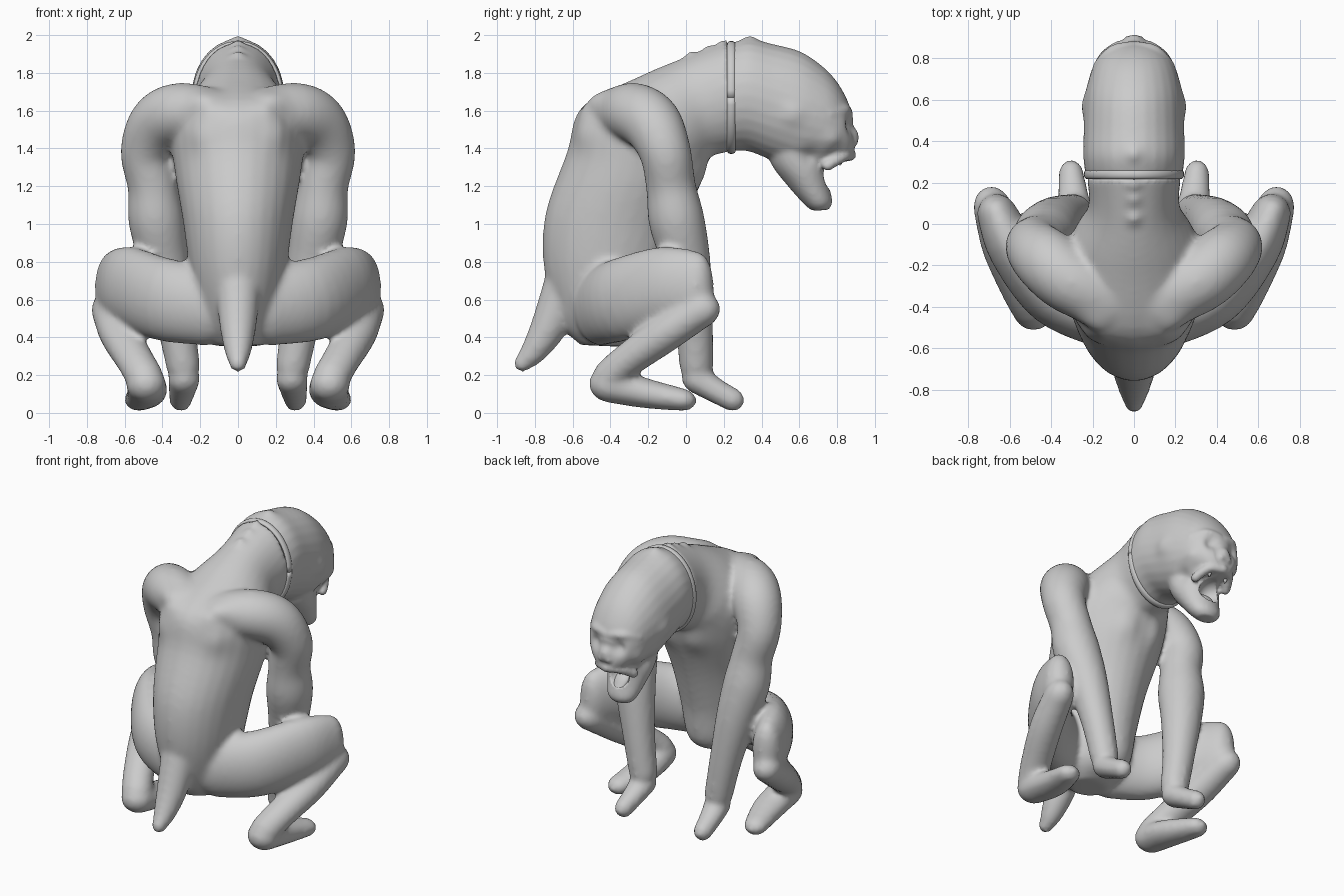
import bpy, bmesh, math
from mathutils import Vector as V

if "Cube" in bpy.data.objects:
    bpy.data.objects.remove(bpy.data.objects["Cube"])

N = 28


def interp(rows, steps=5):
    """Catmull-Rom through rows of numbers."""
    out = []
    for i in range(len(rows) - 1):
        p0, p1, p2 = rows[max(i - 1, 0)], rows[i], rows[i + 1]
        p3 = rows[min(i + 2, len(rows) - 1)]
        for k in range(steps):
            t = k / steps
            out.append([0.5 * (2 * b + (c - a) * t + (2 * a - 5 * b + 4 * c - d) * t * t
                        + (3 * b - a - 3 * c + d) * t ** 3) for a, b, c, d in zip(p0, p1, p2, p3)])
    return out + [list(rows[-1])]


def skin(bm, rings):
    """rings: (centre, axis_a, axis_b)"""
    prev = None
    for j, (c, a, b) in enumerate(rings):
        cur = [bm.verts.new(c + a * math.cos(2 * math.pi * i / N) + b * math.sin(2 * math.pi * i / N))
               for i in range(N)]
        if prev:
            for i in range(N):
                bm.faces.new((prev[i], prev[(i + 1) % N], cur[(i + 1) % N], cur[i]))
        if j in (0, len(rings) - 1):
            bm.faces.new(cur if j else cur[::-1])
        prev = cur


def trunk(bm, rows):
    """rows: back/top y,z, front/bottom y,z, half width"""
    rings = []
    for y1, z1, y2, z2, w in interp(rows):
        p, q = V((0, y1, z1)), V((0, y2, z2))
        rings.append(((p + q) / 2, V((w, 0, 0)), (p - q) / 2))
    skin(bm, rings)


def limb(bm, rows, ref, sides=(1, -1)):
    """rows: x,y,z, radius across ref, radius along ref; round ends"""
    for s in sides:
        pts = interp([(s * r[0],) + tuple(r[1:]) for r in rows])
        rings = []
        for i, p in enumerate(pts):
            t = (V(pts[min(i + 1, len(pts) - 1)][:3]) - V(pts[max(i - 1, 0)][:3])).normalized()
            a = t.cross(V(ref)).normalized()
            b = a.cross(t)
            c, ra, rb = V(p[:3]), p[3], p[4]
            ring = [(c, a * ra, b * rb)]
            if i in (0, len(pts) - 1):
                sign = 1 if i else -1
                caps = [(c + t * sign * ra * math.sin(u), a * ra * math.cos(u), b * rb * math.cos(u))
                        for u in (0.4, 0.8, 1.15, 1.45)]
                ring = ring + caps if i else caps[::-1] + ring
            rings += ring
        skin(bm, rings)


def blob(bm, c, r):
    res = bmesh.ops.create_uvsphere(bm, u_segments=24, v_segments=14, radius=1)
    for v in res['verts']:
        v.co = V((v.co.x * r[0] + c[0], v.co.y * r[1] + c[1], v.co.z * r[2] + c[2]))


def make(name, bm):
    bmesh.ops.recalc_face_normals(bm, faces=bm.faces)
    me = bpy.data.meshes.new(name)
    bm.to_mesh(me)
    bm.free()
    ob = bpy.data.objects.new(name, me)
    bpy.context.collection.objects.link(ob)
    for p in me.polygons:
        p.use_smooth = True
    return ob


def sculpt(ob, voxel, smooth, pushes, cutter=None):
    """Fuse the parts, then push soft bumps and dents (mirrored in x)."""
    m = ob.modifiers.new("fuse", 'REMESH')
    m.mode, m.voxel_size = 'VOXEL', voxel
    if cutter:
        m = ob.modifiers.new("cut", 'BOOLEAN')
        m.operation, m.object = 'DIFFERENCE', cutter
    m = ob.modifiers.new("soften", 'SMOOTH')
    m.factor, m.iterations = 0.5, smooth
    bpy.context.view_layer.update()
    me = bpy.data.meshes.new_from_object(ob.evaluated_get(bpy.context.evaluated_depsgraph_get()))
    ob.modifiers.clear()
    ob.data = me
    for v in me.vertices:
        p, d = v.co.copy(), V((0, 0, 0))
        for c, r, mv in pushes:
            for s in ((1, -1) if c[0] else (1,)):
                e = (p - V((s * c[0], c[1], c[2]))).length_squared / r ** 2
                if e < 6:
                    d += V((s * mv[0], mv[1], mv[2])) * math.exp(-e)
        v.co = p + d
    for p in me.polygons:
        p.use_smooth = True


# body: torso and neck
bm = bmesh.new()
trunk(bm, [(-.56, .36, -.34, .35, .12), (-.67, .48, -.14, .44, .19), (-.75, .75, -.09, .70, .25),
           (-.745, 1.05, -.02, .96, .29), (-.63, 1.38, .06, 1.18, .335), (-.55, 1.62, .10, 1.31, .35),
           (-.25, 1.78, .13, 1.36, .29), (0, 1.885, .17, 1.37, .22), (.22, 1.965, .26, 1.39, .23)])
# tail stump
limb(bm, [(0, -.60, .76, .13, .13), (0, -.715, .48, .10, .10), (0, -.80, .335, .073, .073),
          (0, -.867, .262, .047, .047)], (0, 1, 0), (1,))
# arms
limb(bm, [(.10, -.37, 1.57, .14, .14), (.30, -.28, 1.59, .158, .158), (.42, -.18, 1.53, .158, .158),
          (.485, -.11, 1.38, .137, .137), (.452, -.08, 1.2, .132, .132), (.432, -.05, 1.02, .148, .148),
          (.39, 0, .8, .13, .13), (.335, .04, .5, .103, .103), (.29, .055, .25, .09, .09)], (0, 1, 0))
# hands
limb(bm, [(.285, .06, .18, .085, .08), (.295, .15, .122, .073, .067), (.304, .25, .068, .06, .062)], (0, 0, 1))
# thighs
limb(bm, [(.15, -.46, .565, .14, .21), (.39, -.345, .60, .145, .22), (.58, -.12, .665, .125, .215),
          (.66, .045, .655, .098, .20)], (0, 0, 1))
# shins
limb(bm, [(.68, .075, .545, .095, .095), (.63, -.11, .42, .10, .105), (.54, -.32, .27, .09, .10),
          (.495, -.40, .19, .095, .10)], (1, 0, 0))
# feet
limb(bm, [(.485, -.41, .15, .105, .095), (.485, -.22, .105, .105, .08), (.525, -.02, .07, .078, .06)], (0, 0, 1))
body = make("body", bm)
bumps = [((.19, -.52, 1.66), .09, (0, -.045, .02)), ((.23, -.57, 1.48), .09, (.01, -.02, 0)),
         ((.13, .10, 1.27), .10, (0, .03, -.01)), ((.68, .13, .56), .09, (.012, .015, 0))]
bumps += [((0, y, z), .035, (0, 0, .02)) for y, z in ((.02, 1.9), (.11, 1.94), (.19, 1.96))]
sculpt(body, .018, 8, bumps)

# head: skull, jaw, brow, nose and lips
bm = bmesh.new()
trunk(bm, [(.235, 1.955, .245, 1.385, .235), (.33, 1.98, .33, 1.385, .245), (.45, 1.955, .45, 1.34, .243),
           (.60, 1.915, .60, 1.29, .237), (.71, 1.845, .70, 1.29, .217), (.79, 1.765, .78, 1.32, .187),
           (.85, 1.665, .85, 1.33, .14), (.885, 1.56, .885, 1.36, .085)])
trunk(bm, [(.41, 1.46, .75, 1.40, .17), (.45, 1.32, .745, 1.29, .157), (.54, 1.20, .755, 1.21, .132),
           (.63, 1.10, .775, 1.12, .10), (.67, 1.07, .755, 1.075, .06)])
limb(bm, [(.02, .855, 1.59, .03, .03), (.10, .83, 1.60, .035, .035), (.17, .76, 1.58, .03, .03)], (0, 0, 1))
blob(bm, (0, .87, 1.46), (.055, .045, .06))
limb(bm, [(.0, .87, 1.365, .032, .032), (.08, .835, 1.36, .03, .03), (.125, .75, 1.31, .03, .03)], (0, 0, 1))
head = make("head", bm)
cut = bmesh.new()
blob(cut, (0, .765, 1.255), (.08, .10, .075))
mouth = make("mouth_cutter", cut)
mouth.hide_render = True
sculpt(head, .013, 5, [((.085, .87, 1.52), .045, (0, -.03, 0)), ((.15, .76, 1.45), .05, (.015, .015, 0)),
                       ((.17, .66, 1.36), .05, (-.02, 0, 0)), ((0, .34, 1.98), .04, (0, 0, .015)),
                       ((.24, .57, 1.58), .06, (.014, 0, 0)), ((.03, .885, 1.43), .02, (0, .015, 0))], mouth)
bpy.data.objects.remove(mouth)

# collar fold between neck and head
bm = bmesh.new()
rings = []
for k in range(49):
    u = 2 * math.pi * k / 48
    out = V((math.cos(u), 0, math.sin(u)))
    rings.append((V((.228 * out.x, .24, 1.67 + .285 * out.z)), out * .014, V((0, .022, 0))))
skin(bm, rings)
make("collar_fold", bm)

# tongue
bm = bmesh.new()
limb(bm, [(0, .64, 1.25, .05, .03), (0, .70, 1.22, .05, .025), (0, .735, 1.18, .04, .02)], (0, 0, 1), (1,))
make("tongue", bm)

# upper teeth
bm = bmesh.new()
for s in (1, -1):
    limb(bm, [(s * .065, .825, 1.35, .014, .014), (s * .065, .82, 1.33, .011, .011),
              (s * .063, .815, 1.315, .005, .005)], (0, 1, 0), (1,))
make("teeth", bm)
